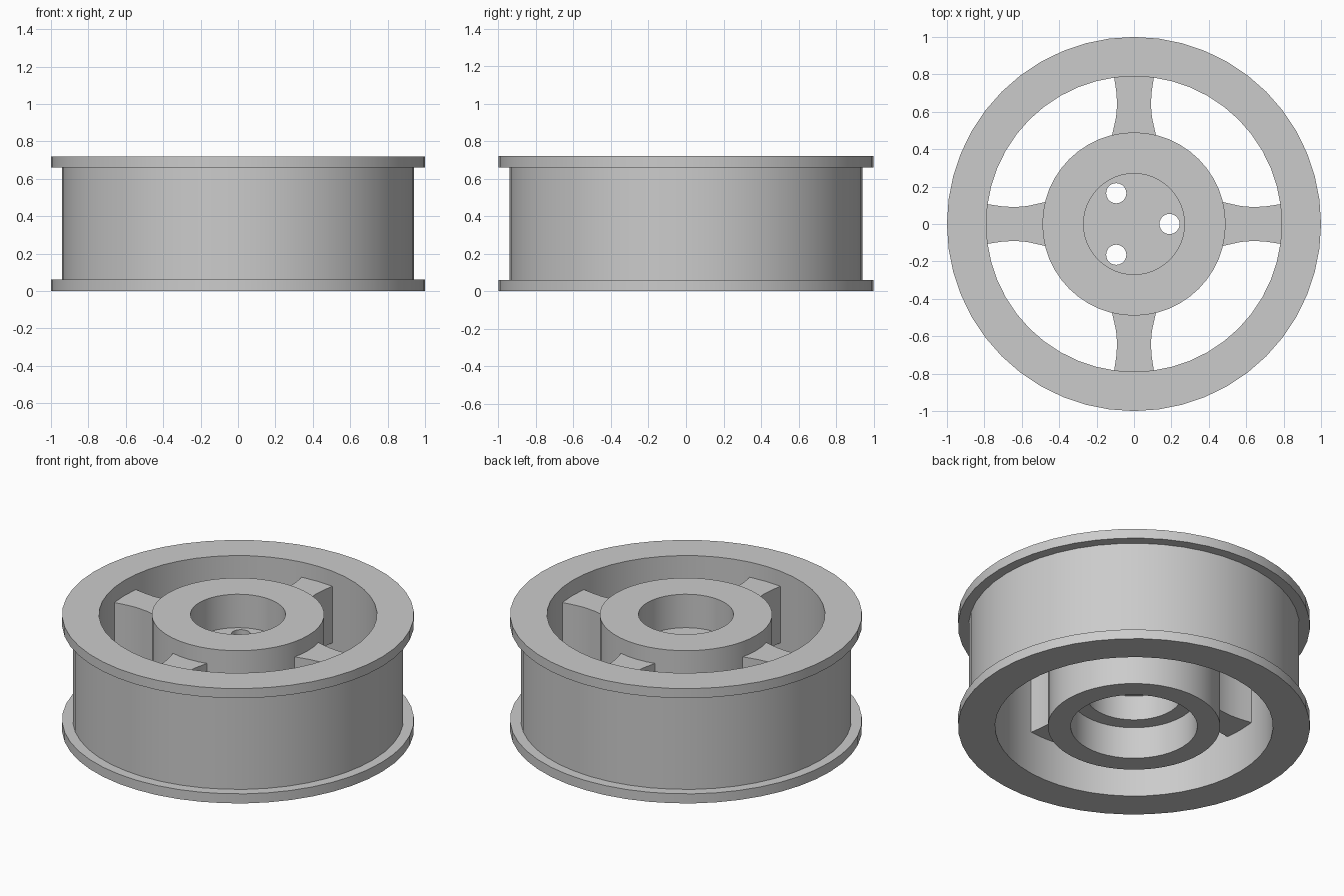
import bpy, bmesh, math
from mathutils import Matrix, Vector

cube = bpy.data.objects.get("Cube")
if cube:
    bpy.data.objects.remove(cube, do_unlink=True)

HEIGHT = 0.72
SEGMENTS = 48

grey = bpy.data.materials.new("light grey")
grey.use_nodes = True
colour = (0.6, 0.6, 0.6, 1)
grey.diffuse_color = colour
grey.node_tree.nodes["Principled BSDF"].inputs["Base Color"].default_value = colour


def add_object(name, bm):
    bmesh.ops.recalc_face_normals(bm, faces=bm.faces)
    mesh = bpy.data.meshes.new(name)
    bm.to_mesh(mesh)
    bm.free()
    mesh.materials.append(grey)
    ob = bpy.data.objects.new(name, mesh)
    bpy.context.collection.objects.link(ob)
    return ob


def smooth(ob):
    bpy.ops.object.select_all(action="DESELECT")
    ob.select_set(True)
    bpy.context.view_layer.objects.active = ob
    bpy.ops.object.shade_smooth_by_angle(angle=math.radians(30))


def lathe(name, profile, closed):
    """Turn a (radius, height) profile around the z axis."""
    bm = bmesh.new()
    verts = [bm.verts.new((r, 0, z)) for r, z in profile]
    pairs = list(zip(verts, verts[1:]))
    if closed:
        pairs.append((verts[-1], verts[0]))
    edges = [bm.edges.new(p) for p in pairs]
    bmesh.ops.spin(bm, geom=verts + edges, cent=(0, 0, 0), axis=(0, 0, 1),
                   angle=math.tau, steps=SEGMENTS)
    bmesh.ops.remove_doubles(bm, verts=bm.verts, dist=0.0005)
    return add_object(name, bm)


# Rim: a drum with a flange at each end
rim = lathe("rim", [(0.79, 0), (1, 0), (1, 0.06), (0.94, 0.06), (0.94, 0.66),
                    (1, 0.66), (1, HEIGHT), (0.79, HEIGHT)], True)
smooth(rim)

# Hub: stepped bore from below, a web, and a recess from above
hub = lathe("hub", [(0, 0.355), (0.27, 0.355), (0.27, 0.2), (0.36, 0.2),
                    (0.36, 0), (0.49, 0), (0.49, HEIGHT), (0.27, HEIGHT),
                    (0.27, 0.51), (0, 0.51)], False)

# Three bolt holes through the web
bm = bmesh.new()
for i in range(3):
    turn = Matrix.Rotation(i * math.tau / 3, 4, "Z")
    bmesh.ops.create_cone(bm, cap_ends=True, segments=24, radius1=0.054,
                          radius2=0.054, depth=0.5,
                          matrix=turn @ Matrix.Translation((0.19, 0, 0.43)))
cutter = add_object("bolt_hole_cutter", bm)
cutter.hide_render = True
cut = hub.modifiers.new("bolt holes", "BOOLEAN")
cut.object = cutter
cut.operation = "DIFFERENCE"
cut.solver = "EXACT"
bpy.context.view_layer.objects.active = hub
bpy.ops.object.modifier_apply(modifier=cut.name)
bpy.data.objects.remove(cutter, do_unlink=True)
smooth(hub)

# Spokes: waisted bars between hub and rim
SPOKE_BOTTOM, SPOKE_TOP = 0.27, 0.625
side = [(0.46, 0.123), (0.49, 0.114), (0.57, 0.096), (0.64, 0.09),
        (0.71, 0.095), (0.79, 0.107), (0.82, 0.112)]
outline = side + [(x, -y) for x, y in reversed(side)]
for i, place in enumerate(("left", "back", "right", "front")):
    bm = bmesh.new()
    face = bm.faces.new([bm.verts.new((x, y, SPOKE_BOTTOM)) for x, y in outline])
    top = bmesh.ops.extrude_face_region(bm, geom=[face])["geom"]
    bmesh.ops.translate(bm, vec=Vector((0, 0, SPOKE_TOP - SPOKE_BOTTOM)),
                        verts=[v for v in top if isinstance(v, bmesh.types.BMVert)])
    bmesh.ops.rotate(bm, verts=bm.verts, cent=(0, 0, 0),
                     matrix=Matrix.Rotation(i * math.pi / 2, 3, "Z"))
    smooth(add_object(place + "_spoke", bm))
